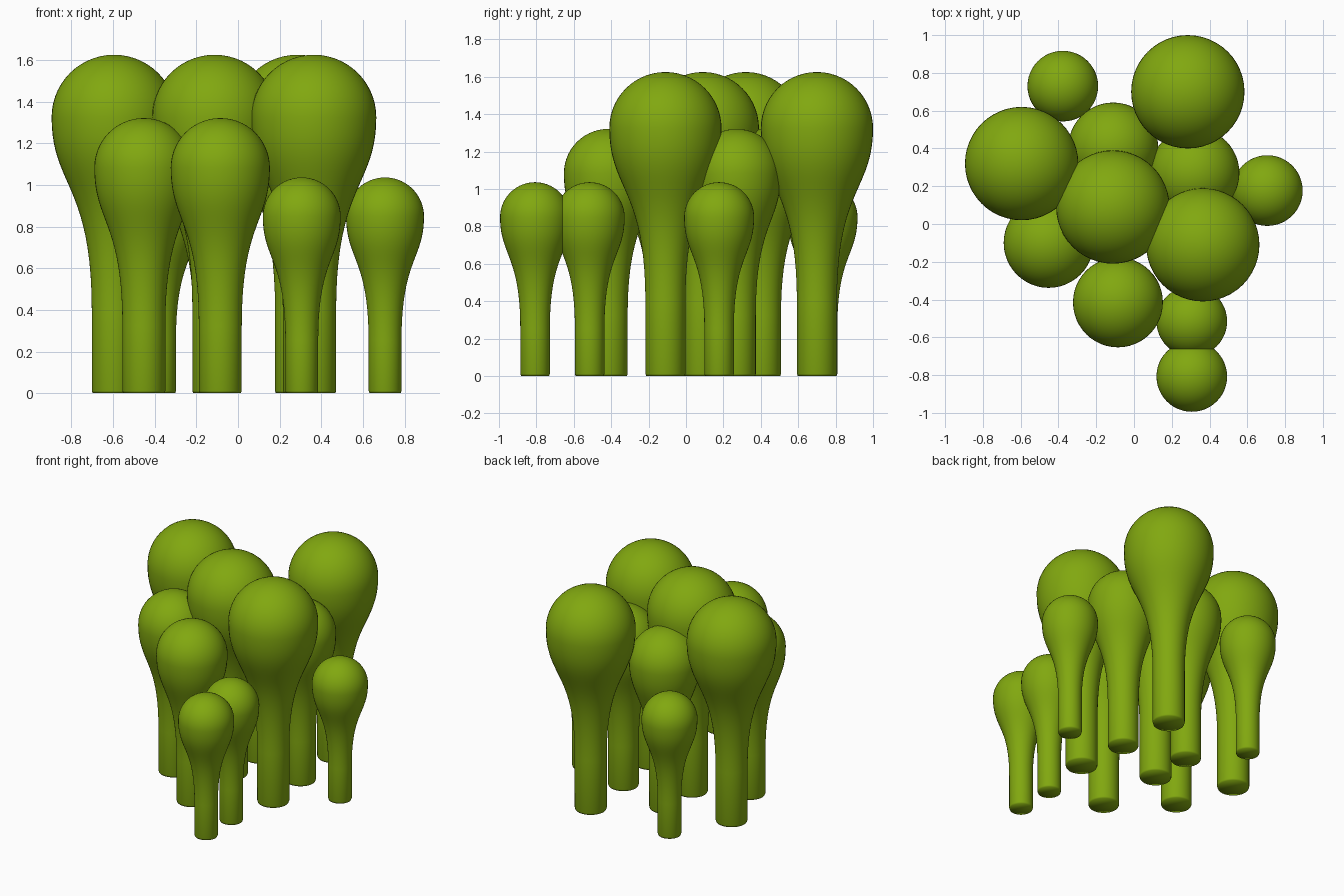
import bpy, bmesh, math

if "Cube" in bpy.data.objects:
    bpy.data.objects.remove(bpy.data.objects["Cube"])

green = bpy.data.materials.new("green")
green.diffuse_color = (0.22, 0.39, 0.005, 1)
green.use_nodes = True
green.node_tree.nodes["Principled BSDF"].inputs["Base Color"].default_value = green.diffuse_color


def stalk_mesh(name, head_r, head_z, stem_r, sides=48):
    # Profile: closed base, stem flaring into the head, spherical dome
    p = [(0, 0), (stem_r - 0.004, 0), (stem_r, 0.012)]
    z0, z1 = head_z * 0.3, head_z * 0.76
    b = [(stem_r, z0), (stem_r, z1), (head_r, head_z - head_r * 1.1), (head_r, head_z)]
    for i in range(21):
        t = i / 20
        w = ((1 - t) ** 3, 3 * t * (1 - t) ** 2, 3 * t * t * (1 - t), t ** 3)
        p.append(tuple(sum(wk * q[k] for wk, q in zip(w, b)) for k in (0, 1)))
    for i in range(1, 15):
        a = math.pi / 2 * i / 14
        p.append((head_r * math.cos(a) if i < 14 else 0, head_z + head_r * math.sin(a)))
    bm = bmesh.new()
    vs = [bm.verts.new((r, 0, z)) for r, z in p]
    es = [bm.edges.new(e) for e in zip(vs, vs[1:])]
    bmesh.ops.spin(bm, geom=vs + es, cent=(0, 0, 0), axis=(0, 0, 1),
                   angle=math.tau, steps=sides, use_duplicate=False)
    bmesh.ops.remove_doubles(bm, verts=bm.verts, dist=1e-5)
    bmesh.ops.recalc_face_normals(bm, faces=bm.faces)
    for f in bm.faces:
        f.smooth = True
    me = bpy.data.meshes.new(name)
    bm.to_mesh(me)
    bm.free()
    me.materials.append(green)
    return me


# Three sizes: head radius, head centre height, stem radius, positions
kinds = {
    "large_stalk": (0.30, 1.325, 0.107,
                    [(-0.595, 0.32), (0.285, 0.70), (-0.112, 0.09), (0.364, -0.11)]),
    "medium_stalk": (0.238, 1.083, 0.103,
                     [(-0.452, -0.10), (-0.085, -0.415), (-0.11, 0.405), (0.32, 0.27)]),
    "small_stalk": (0.187, 0.849, 0.079,
                    [(-0.377, 0.73), (0.706, 0.177), (0.306, -0.515), (0.306, -0.807)]),
}
for name, (hr, hz, sr, spots) in kinds.items():
    me = stalk_mesh(name, hr, hz, sr)
    for i, (x, y) in enumerate(spots):
        ob = bpy.data.objects.new(f"{name}_{i + 1}", me)
        ob.location = (x, y, 0)
        bpy.context.collection.objects.link(ob)
